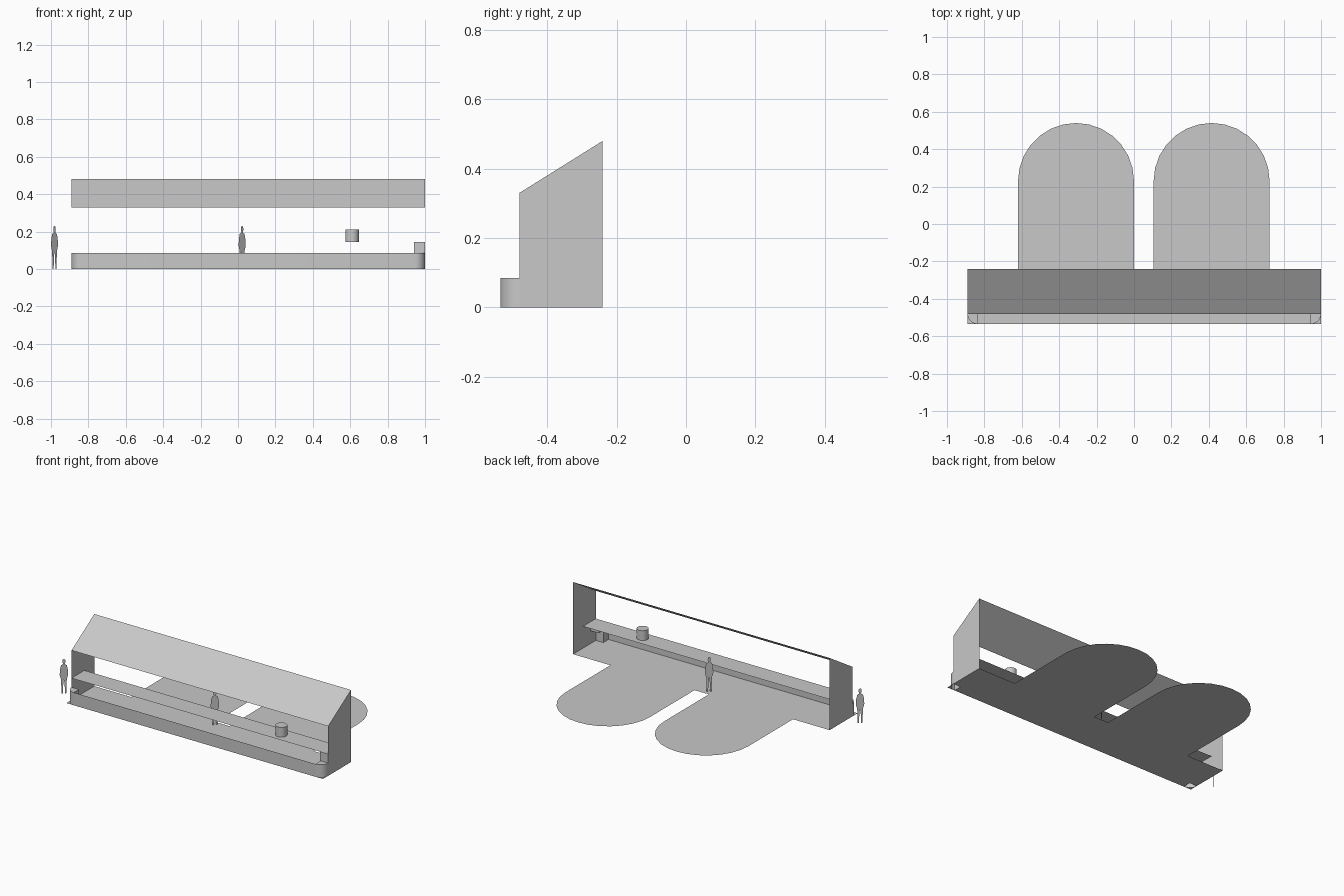
import bpy, bmesh, math
from mathutils import Vector

cube = bpy.data.objects.get("Cube")
if cube:
    bpy.data.objects.remove(cube, do_unlink=True)

GREY = (0.58, 0.58, 0.58, 1)
mat = bpy.data.materials.new("light grey")
mat.use_nodes = True
mat.diffuse_color = GREY
mat.node_tree.nodes["Principled BSDF"].inputs["Base Color"].default_value = GREY

# Main dimensions
LEFT, RIGHT = -0.89, 1.0
FRONT, MID, BACK = -0.535, -0.48, -0.24
R = MID - FRONT
LOW, SHELF = 0.085, 0.145
EAVE, RIDGE = 0.33, 0.48


def build(name, faces, smooth=False):
    """Make an object from a list of polygons, each a list of points."""
    bm = bmesh.new()
    for pts in faces:
        bm.faces.new([bm.verts.new(p) for p in pts])
    bmesh.ops.remove_doubles(bm, verts=bm.verts, dist=1e-5)
    me = bpy.data.meshes.new(name)
    bm.to_mesh(me)
    bm.free()
    me.materials.append(mat)
    ob = bpy.data.objects.new(name, me)
    bpy.context.collection.objects.link(ob)
    if smooth:
        bpy.ops.object.select_all(action='DESELECT')
        ob.select_set(True)
        bpy.context.view_layer.objects.active = ob
        bpy.ops.object.shade_smooth_by_angle(angle=math.radians(40))
    return ob


def flat(pts, z):
    return [(x, y, z) for x, y in pts]


def rect(x0, x1, y0, y1, z):
    return flat([(x0, y0), (x1, y0), (x1, y1), (x0, y1)], z)


def arc(cx, cy, r, a0, a1, n):
    angles = [math.radians(a0 + (a1 - a0) * i / n) for i in range(n + 1)]
    return [(cx + r * math.cos(a), cy + r * math.sin(a)) for a in angles]


def extrude(pts, z0, z1, closed=True):
    """Vertical side faces along a path."""
    ends = pts[1:] + pts[:1] if closed else pts[1:]
    return [[(*a, z0), (*b, z0), (*b, z1), (*a, z1)] for a, b in zip(pts, ends)]


# Rounded front corners, running left to right
left_arc = arc(LEFT + R, MID, R, 180, 270, 8)
right_arc = arc(RIGHT - R, MID, R, 270, 360, 8)

# Floor, left open under the two rounded corner blocks
build("floor", [
    rect(LEFT, RIGHT, MID, BACK, 0),
    rect(LEFT + R, RIGHT - R, FRONT, MID, 0),
    flat([(LEFT, FRONT)] + left_arc[::-1], 0),
    flat([(RIGHT, FRONT)] + right_arc[::-1], 0),
])

# Two round-ended aprons behind the floor
for side, cx in (("right", -0.31), ("left", 0.415)):
    r = 0.31
    outline = [(cx - r, BACK), (cx + r, BACK)] + arc(cx, 0.23, r, 0, 180, 14)
    build(side + "_apron", [flat(outline, 0)])

# Low front wall and corner blocks
build("front_wall", extrude(left_arc + right_arc, 0, LOW, closed=False), smooth=True)
for side, cx, curve in (("right", LEFT + R, left_arc), ("left", RIGHT - R, right_arc)):
    centre = (cx, MID)
    build(side + "_corner_block", [flat([centre] + curve, LOW)]
          + extrude([curve[-1], centre, curve[0]], 0, LOW, closed=False))

# Side walls and sloping roof
for side, x in (("right", LEFT), ("left", RIGHT)):
    build(side + "_side_wall", [[(x, MID, 0), (x, BACK, 0), (x, BACK, RIDGE), (x, MID, EAVE)]])
build("roof", [[(LEFT, MID, EAVE), (RIGHT, MID, EAVE), (RIGHT, BACK, RIDGE), (LEFT, BACK, RIDGE)]])

# Counter shelf with its support
build("counter_shelf", [rect(LEFT, RIGHT, MID, -0.345, SHELF)])
post = [(RIGHT - 0.06, MID), (RIGHT, MID), (RIGHT, MID + R), (RIGHT - 0.06, MID + R)]
build("shelf_support", extrude(post, LOW, SHELF) + [flat(post[::-1], LOW)])

# Drum standing on the shelf
ring = arc(0.61, -0.415, 0.036, 0, 360, 24)[:-1]
build("drum", extrude(ring, SHELF, 0.21) + [flat(ring, 0.21), flat(ring[::-1], SHELF)], smooth=True)

# Flat standing figures, turned diagonally
half = [(0.008, 0.225), (0.009, 0.207), (0.005, 0.195), (0.017, 0.188),
        (0.023, 0.165), (0.026, 0.125), (0.021, 0.105), (0.018, 0.1),
        (0.016, 0.05), (0.015, 0), (0.006, 0), (0.005, 0.05)]
outline = [(0, 0.23)] + half + [(0, 0.1)] + [(-u, z) for u, z in half[::-1]]
along = Vector((1, 0.95, 0)).normalized()
for name, x, y in (("outside_figure", -0.981, -0.43), ("inside_figure", 0.022, -0.275)):
    build(name, [[Vector((x, y, z)) + along * u for u, z in outline]])
